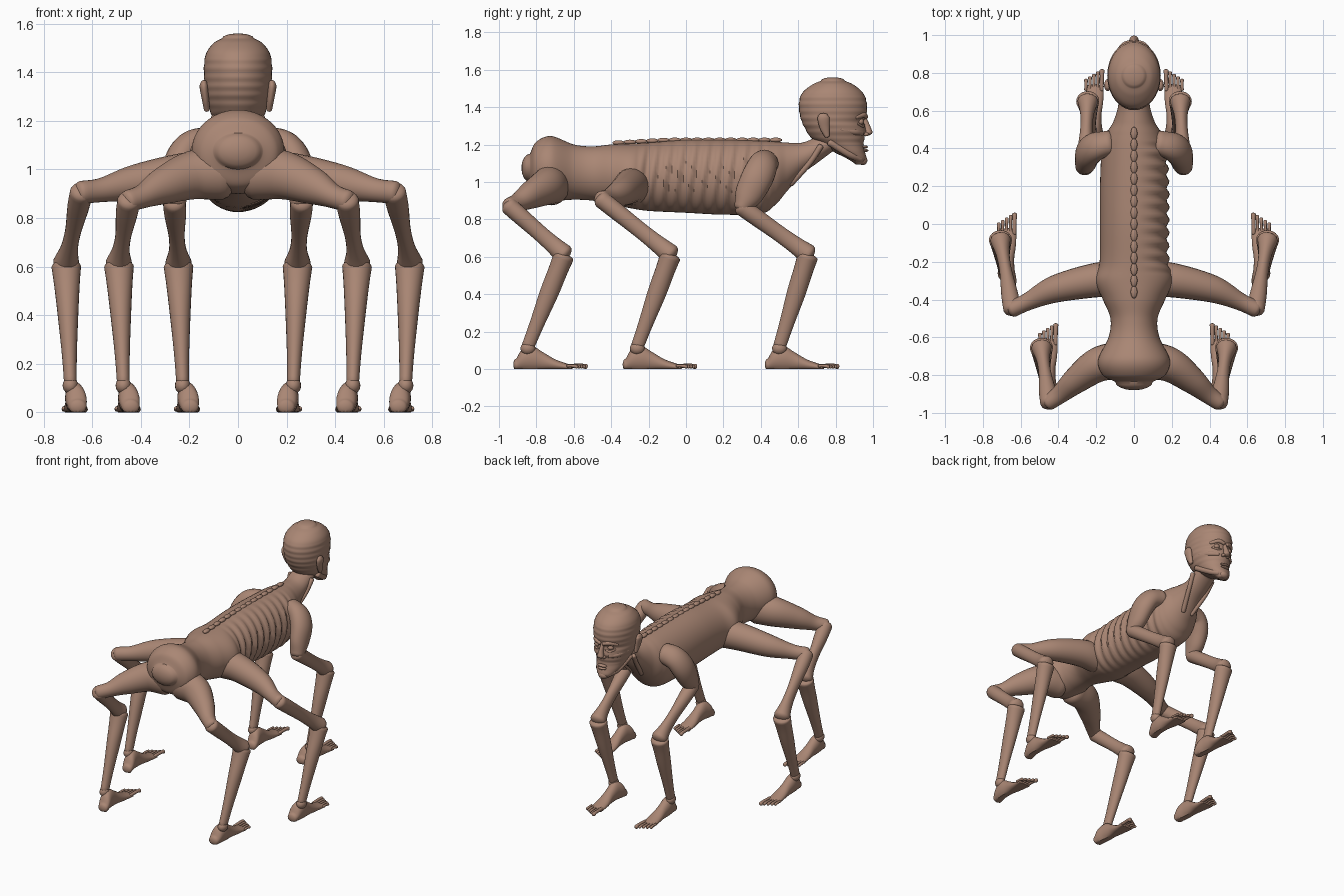
import bpy, bmesh
from math import sin, cos, pi
from mathutils import Vector

cube = bpy.data.objects.get("Cube")
if cube:
    bpy.data.objects.remove(cube)

skin = bpy.data.materials.new("brown_skin")
skin.use_nodes = True
skin.diffuse_color = (0.40, 0.24, 0.175, 1)
skin.node_tree.nodes["Principled BSDF"].inputs["Base Color"].default_value = skin.diffuse_color
X, Y, Z = Vector((1, 0, 0)), Vector((0, 1, 0)), Vector((0, 0, 1))


def finish(name, bm):
    bmesh.ops.recalc_face_normals(bm, faces=bm.faces)
    mesh = bpy.data.meshes.new(name)
    bm.to_mesh(mesh)
    bm.free()
    mesh.materials.append(skin)
    ob = bpy.data.objects.new(name, mesh)
    bpy.context.collection.objects.link(ob)
    bpy.ops.object.select_all(action='DESELECT')
    ob.select_set(True)
    bpy.context.view_layer.objects.active = ob
    bpy.ops.object.shade_smooth_by_angle(angle=pi / 4)
    return ob


def spline(points, steps):
    """Catmull-Rom interpolation of equal-length tuples."""
    p = [Vector(q) for q in points]
    p = [p[0] * 2 - p[1]] + p + [p[-1] * 2 - p[-2]]
    out = []
    for a, b, c, d in zip(p, p[1:], p[2:], p[3:]):
        for i in range(steps):
            t = i / steps
            out.append(0.5 * (b * 2 + (c - a) * t + (a * 2 - b * 5 + c * 4 - d) * t * t
                              + (b * 3 - a - c * 3 + d) * t ** 3))
    return out + [p[-2]]


def tube(name, points, ref=X, axis=None, side=1, steps=6, sides=24, round_end=0.6, warp=None):
    """Elliptical loft through (x, y, z, radius_u, radius_v) stations with rounded ends."""
    st = spline(points, steps)
    pos = [Vector((s[0] * side, s[1], s[2])) for s in st]
    rings = []
    for i, s in enumerate(st):
        t = axis or (pos[min(i + 1, len(pos) - 1)] - pos[max(i - 1, 0)]).normalized()
        rings.append((pos[i], t, s[3], s[4]))

    def cap(ring, sign):
        c, t, a, b = ring
        return [(c + t * sign * min(a, b) * round_end * sin(k), t, a * cos(k), b * cos(k))
                for k in (pi * 0.12, pi * 0.24, pi * 0.36, pi * 0.46)]
    rings = cap(rings[0], -1)[::-1] + rings + cap(rings[-1], 1)
    bm = bmesh.new()
    loops = []
    for c, t, a, b in rings:
        u = (ref - t * t.dot(ref)).normalized()
        v = t.cross(u)
        loops.append([bm.verts.new(c + u * a * cos(2 * pi * k / sides) + v * b * sin(2 * pi * k / sides))
                      for k in range(sides)])
    for p, q in zip(loops, loops[1:]):
        for k in range(sides):
            n = (k + 1) % sides
            bm.faces.new((p[k], p[n], q[n], q[k]))
    bm.faces.new(loops[0])
    bm.faces.new(loops[-1])
    if warp:
        for v in bm.verts:
            warp(v.co)
    return finish(name, bm)


def blob(name, centre, size):
    bm = bmesh.new()
    bmesh.ops.create_uvsphere(bm, u_segments=16, v_segments=10, radius=1)
    for v in bm.verts:
        v.co = Vector([c + s * k for c, s, k in zip(centre, size, v.co)])
    return finish(name, bm)


# Torso and neck: (y, top, bottom, half width), ribbed on the left flank
torso = [(-.835, 1.15, 1.0, .10), (-.80, 1.215, .93, .165), (-.72, 1.245, .90, .19), (-.6, 1.2, .905, .135),
         (-.5, 1.19, .9, .125), (-.4, 1.2, .88, .165), (-.3, 1.205, .86, .205), (-.2, 1.21, .845, .182),
         (0, 1.225, .835, .18), (.2, 1.225, .825, .18), (.4, 1.22, .83, .17), (.48, 1.215, .88, .145),
         (.54, 1.21, .95, .11), (.62, 1.21, 1.04, .085), (.7, 1.24, 1.1, .08), (.78, 1.27, 1.16, .075)]


def ribs(co):
    if co.x > 0.02 and -.27 < co.y < .45:
        fade = min(1, (co.y + .27) / .06, (.45 - co.y) / .06) * min(1, co.x / .1)
        co.x += .009 * fade * sin(2 * pi * (co.y + .15 * (1 - co.z)) / .068)


tube("torso", [(0, y, (a + b) / 2, w, (a - b) / 2) for y, a, b, w in torso], axis=Y,
     steps=14, sides=48, warp=ribs)
for i in range(15):
    y = -.36 + i * .06
    blob("vertebra", (0, y, 1.207 + .017 * min(1, (y + .4) / .3)), (.018, .034, .013))

# Head: (z, back, front, half width)
skull = [(1.1, .90, .955, .035), (1.125, .86, .965, .06), (1.16, .79, .957, .085), (1.2, .72, .95, .1),
         (1.24, .665, .955, .115), (1.28, .64, .963, .128), (1.32, .62, .952, .134), (1.37, .607, .966, .139),
         (1.43, .605, .965, .14), (1.48, .625, .943, .13), (1.52, .675, .895, .1), (1.54, .72, .85, .065)]


def wrinkles(co):
    if 1.2 < co.z < 1.46:
        k = 1 + .008 * sin(2 * pi * co.z / .037)
        co.x *= k
        co.y = .79 + (co.y - .79) * k


tube("head", [(0, (a + b) / 2, z, w, (b - a) / 2) for z, a, b, w in skull], axis=Z,
     steps=8, sides=40, round_end=.3, warp=wrinkles)
tube("nose", [(0, .95, 1.345, .012, .012), (0, .965, 1.3, .015, .018), (0, .976, 1.262, .024, .022)])
blob("upper_lip", (0, .955, 1.187), (.035, .018, .009))
blob("lower_lip", (0, .957, 1.168), (.032, .018, .009))
blob("chin", (0, .945, 1.115), (.035, .025, .025))
for s in (1, -1):
    blob("eye", (s * .052, .932, 1.322), (.021, .02, .018))
    tube("brow", [(.012, .962, 1.348, .012, .012), (.05, .95, 1.358, .014, .014), (.09, .91, 1.345, .01, .01)],
         ref=Y, side=s)
    tube("lower_eyelid", [(.025, .95, 1.305, .006, .006), (.052, .945, 1.297, .007, .007),
                          (.082, .92, 1.31, .006, .006)], ref=Y, side=s)
    tube("cheekbone", [(.045, .94, 1.262, .014, .014), (.085, .9, 1.268, .017, .017),
                       (.115, .83, 1.28, .012, .012)], ref=Y, side=s)
    tube("jawline", [(.035, .93, 1.125, .02, .02), (.07, .87, 1.15, .02, .02),
                     (.095, .77, 1.21, .018, .018)], ref=Z, side=s)
    blob("nostril", (s * .019, .962, 1.255), (.012, .016, .011))
    tube("ear", [(.128, .755, 1.245, .012, .014), (.134, .742, 1.29, .015, .026),
                 (.14, .735, 1.34, .018, .032), (.14, .735, 1.36, .012, .022)], side=s)
    tube("neck_tendon", [(.085, .72, 1.19, .016, .016), (.07, .66, 1.1, .015, .015),
                         (.035, .56, .99, .016, .016)], side=s)

# Upper limb segments, and the joints each leg passes through
front_upper = [(.13, .43, 1.11, .06, .07), (.2, .41, 1.085, .065, .08), (.24, .38, 1.02, .067, .085),
               (.255, .335, .93, .058, .075), (.262, .30, .865, .048, .045)]
middle_upper = [(.1, -.29, .975, .095, .1), (.22, -.3, .975, .09, .093), (.42, -.345, .945, .072, .075),
                (.56, -.41, .915, .047, .05), (.645, -.45, .905, .044, .047)]
rear_upper = [(.07, -.72, .985, .1, .11), (.19, -.745, .975, .092, .1), (.31, -.83, .93, .07, .076),
              (.39, -.9, .89, .05, .05), (.45, -.945, .87, .042, .045)]
legs = [("front", front_upper, X, .245, .65, .228, .5),
        ("middle", middle_upper, Y, .707, -.085, .69, -.26),
        ("rear", rear_upper, Y, .49, -.655, .472, -.845)]

for label, upper, ref, kx, ky, ax, ay in legs:
    for s in (1, -1):
        tube(label + "_thigh", upper, ref=ref, side=s)
        # Bone-shaped middle segment
        top, knee = Vector(upper[-1][:3]), Vector((kx, ky, .615))
        shape = [(0, .047, .047), (.2, .045, .046), (.55, .033, .043), (.8, .036, .046), (1, .054, .054)]
        tube(label + "_shin", [(*top.lerp(knee, f), a, b) for f, a, b in shape], side=s)
        # Tapered lower segment
        knee, ankle = Vector((kx, ky, .6)), Vector((ax, ay, .12))
        shape = [(0, .061, .056), (.15, .053, .052), (.4, .043, .05), (.75, .031, .039), (1, .026, .034)]
        tube(label + "_calf", [(*knee.lerp(ankle, f), a, b) for f, a, b in shape], side=s, round_end=.35)
        blob(label + "_ankle", (s * ax, ay, .11), (.032, .04, .035))
        # Foot: (offset forward, offset outward, height, half width)
        foot = [(-.062, -.03, .055, .036), (-.03, -.025, .1, .042), (.02, -.018, .115, .04),
                (.08, -.018, .085, .038), (.15, -.02, .05, .045), (.23, -.02, .026, .048)]
        tube(label + "_foot", [(ax + o, ay + d, h / 2, w, h / 2) for d, o, h, w in foot], axis=Y, side=s,
             warp=lambda co: setattr(co, "z", max(0, co.z * 1.15 - .008)))
        # Five toes, the big one inside
        for i in range(5):
            x, r = ax - .058 + i * .021, .014 if i == 0 else .010
            tip = ay + .325 - .013 * i
            tube(label + "_toe", [(x + .002, ay + .21, .016, r * .8, r * .8),
                                  (x, tip - .04, .017, r * .8, r * .8), (x, tip - r, .012, r, r)],
                 side=s, steps=3, sides=12)
